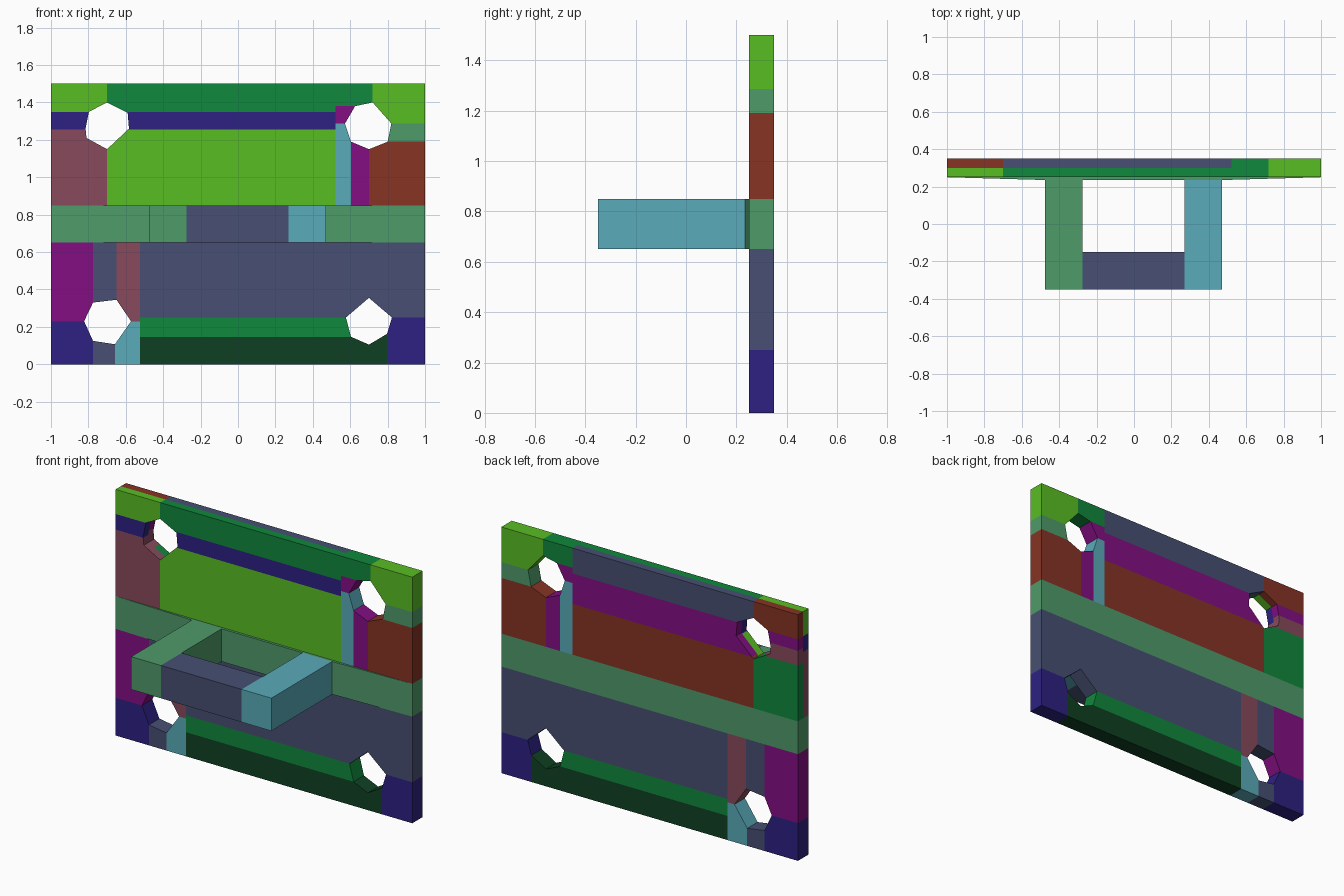
import bpy
import bmesh

default_cube = bpy.data.objects.get("Cube")
if default_cube:
    bpy.data.objects.remove(default_cube, do_unlink=True)


def linear(channel):
    c = channel / 255
    return c / 12.92 if c <= 0.04045 else ((c + 0.055) / 1.055) ** 2.4


def make_material(name, rgb):
    colour = (*[linear(c) for c in rgb], 1)
    mat = bpy.data.materials.new(name)
    mat.use_nodes = True
    mat.diffuse_color = colour
    mat.node_tree.nodes["Principled BSDF"].inputs["Base Color"].default_value = colour
    return mat


palette = {
    "lime": (89, 189, 36),
    "green": (16, 136, 60),
    "navy": (45, 33, 130),
    "rose": (136, 74, 92),
    "cyan": (90, 171, 186),
    "magenta": (131, 14, 130),
    "rust": (134, 52, 36),
    "sea_green": (79, 155, 106),
    "slate": (71, 79, 114),
    "dark_green": (15, 64, 34),
}
materials = {name: make_material(name, rgb) for name, rgb in palette.items()}

FRONT, MIDDLE, BACK = .25, .3, .35


def add_prism(bm, ring, shift):
    """Add a closed prism from a ring of points moved along a vector."""
    start = [bm.verts.new(p) for p in ring]
    end = [bm.verts.new([a + b for a, b in zip(p, shift)]) for p in ring]
    bm.faces.new(start)
    bm.faces.new(end[::-1])
    for i in range(len(ring)):
        j = (i + 1) % len(ring)
        bm.faces.new((start[j], start[i], end[i], end[j]))


def make_object(name, prisms, colour=None):
    bm = bmesh.new()
    for ring, shift in prisms:
        add_prism(bm, ring, shift)
    bmesh.ops.recalc_face_normals(bm, faces=bm.faces)
    mesh = bpy.data.meshes.new(name)
    bm.to_mesh(mesh)
    bm.free()
    obj = bpy.data.objects.new(name, mesh)
    bpy.context.collection.objects.link(obj)
    if colour:
        mesh.materials.append(materials[colour])
    return obj


def box(name, colour, x0, x1, z0, z1, y0=FRONT, y1=BACK):
    ring = [(x0, y0, z0), (x1, y0, z0), (x1, y0, z1), (x0, y0, z1)]
    return make_object(name, [(ring, (0, y1 - y0, 0))], colour)


# Irregular bolt holes, one outline per corner
holes = {
    "upper_right": [(-.7, 1.4), (-.59, 1.345), (-.583, 1.26), (-.7, 1.15),
                    (-.81, 1.21), (-.815, 1.26), (-.797, 1.35)],
    "upper_left": [(.72, 1.4), (.82, 1.287), (.8, 1.19), (.7, 1.15),
                   (.604, 1.19), (.572, 1.287), (.626, 1.38)],
    "lower_right": [(-.65, .345), (-.572, .23), (-.658, .107),
                    (-.775, .125), (-.823, .23), (-.775, .33)],
    "lower_left": [(.7, .355), (.823, .25), (.797, .163),
                   (.7, .105), (.604, .147), (.577, .25)],
}
cutter = make_object("hole_cutter", [
    ([(x, 0, z) for x, z in outline], (0, 1, 0)) for outline in holes.values()])
cutter.hide_render = True

# Panels through the full thickness, left side of the upper plate
upper_left_panels = [
    ("top_block", "green", .52, .72, 1.38, 1.5),
    ("corner_block", "lime", .72, 1, 1.287, 1.5),
    ("side_strip", "sea_green", .7, 1, 1.19, 1.287),
    ("side_panel", "rust", .7, 1, .85, 1.19),
    ("hole_foot", "magenta", .604, .7, .85, 1.19),
    ("hole_post", "cyan", .52, .604, .85, 1.287),
    ("hole_cap", "magenta", .52, .65, 1.287, 1.38),
]
# Thin front layer of the upper plate
front_panels = [
    ("front_corner", "lime", -1, -.7, 1.35, 1.5),
    ("front_top_rail", "green", -.7, .52, 1.35, 1.5),
    ("front_stripe", "navy", -1, .52, 1.255, 1.35),
    ("front_main_panel", "lime", -.7, .52, .85, 1.255),
    ("front_side_panel", "rose", -1, -.7, .85, 1.255),
]
# Thin back layer of the upper plate
back_panels = [
    ("back_corner", "rust", -1, -.7, 1.35, 1.5),
    ("back_top_rail", "slate", -.7, .52, 1.345, 1.5),
    ("back_stripe", "magenta", -.7, .52, 1.16, 1.345),
    ("back_main_panel", "rust", -.7, .52, .85, 1.16),
    ("back_side_stripe", "magenta", -1, -.7, 1.28, 1.35),
    ("back_side_strip", "rose", -1, -.7, 1.19, 1.28),
    ("back_side_panel", "green", -1, -.7, .85, 1.19),
]
# Panels of the lower plate
lower_panels = [
    ("lower_main_panel", "slate", -.525, 1, .25, .65),
    ("lower_post", "rose", -.65, -.525, .23, .65),
    ("lower_hole_panel", "slate", -.775, -.65, .23, .65),
    ("lower_side_panel", "magenta", -1, -.775, .23, .65),
    ("lower_right_corner", "navy", -1, -.775, 0, .23),
    ("lower_hole_foot", "slate", -.775, -.658, 0, .23),
    ("lower_foot_post", "cyan", -.658, -.525, 0, .23),
    ("lower_rail", "green", -.525, .7, .147, .25),
    ("bottom_rail", "dark_green", -.525, .797, 0, .147),
    ("bottom_rail_end", "dark_green", .7, .797, .147, .25),
    ("lower_left_corner", "navy", .797, 1, 0, .25),
]
layers = [
    (upper_left_panels, FRONT, BACK),
    (front_panels, FRONT, MIDDLE),
    (back_panels, MIDDLE, BACK),
    (lower_panels, FRONT, BACK),
]

# Cut the holes through every panel
for panels, near, far in layers:
    for name, colour, *extent in panels:
        panel = box(name, colour, *extent, near, far)
        cut = panel.modifiers.new("holes", 'BOOLEAN')
        cut.operation = 'DIFFERENCE'
        cut.solver = 'EXACT'
        cut.object = cutter
        graph = bpy.context.evaluated_depsgraph_get()
        result = bpy.data.meshes.new_from_object(panel.evaluated_get(graph))
        panel.modifiers.clear()
        panel.data = result
        result.materials.clear()
        result.materials.append(materials[colour])
        for face in result.polygons:
            face.material_index = 0
bpy.data.objects.remove(cutter, do_unlink=True)

# Middle band with a slightly raised front
LOW, HIGH, RAISED = .65, .85, .235
band = [(-1, BACK), (-1, FRONT), (-.475, RAISED), (.47, RAISED), (1, FRONT), (1, BACK)]
make_object("middle_band", [([(x, y, LOW) for x, y in band], (0, 0, HIGH - LOW))], "sea_green")

# Handle: two arms and a grip bar
box("right_arm", "sea_green", -.475, -.275, LOW, HIGH, -.35, RAISED)
box("left_arm", "cyan", .27, .47, LOW, HIGH, -.35, RAISED)
box("grip_bar", "slate", -.275, .27, LOW, HIGH, -.35, -.15)
